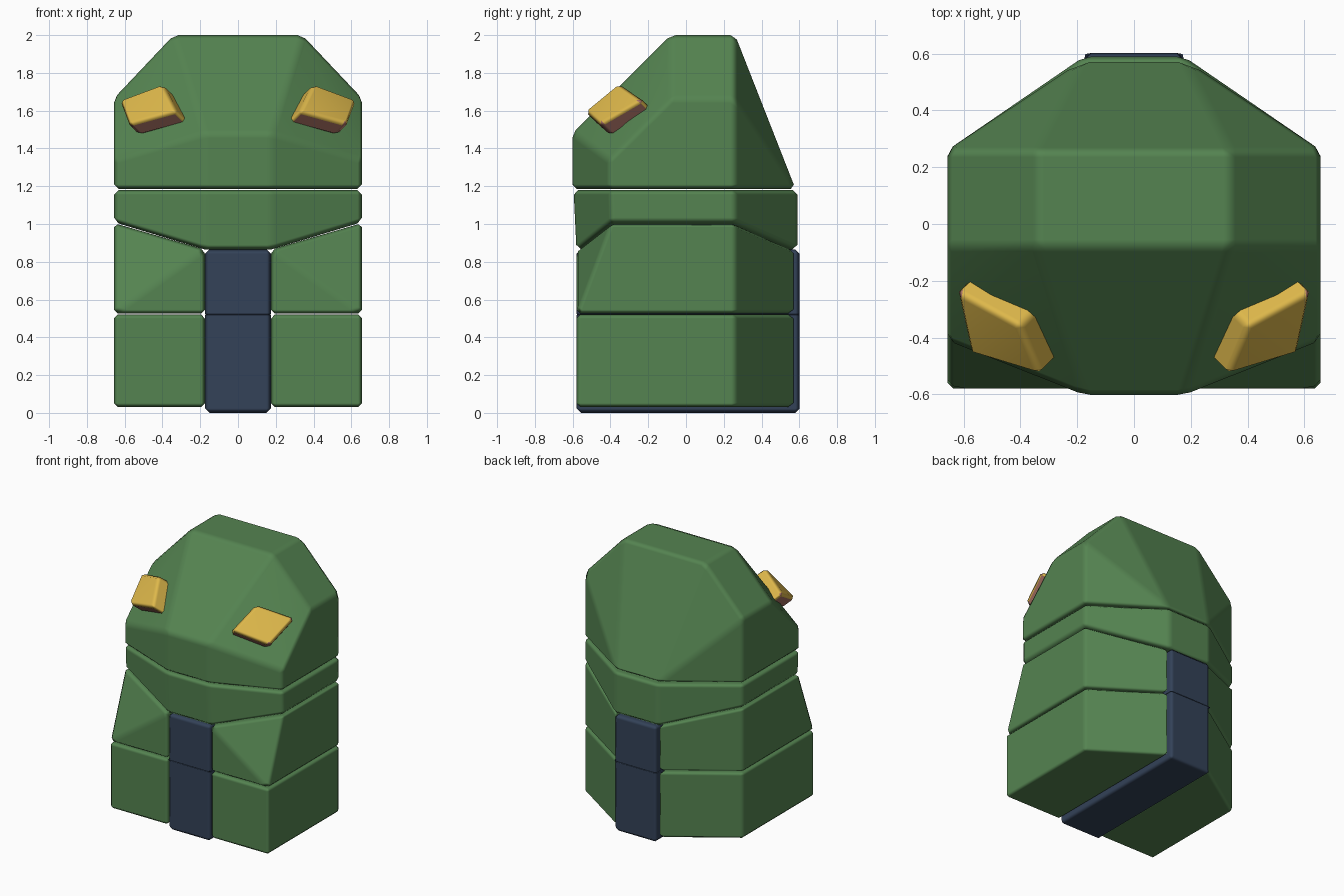
import bpy, bmesh
from mathutils import Vector

if "Cube" in bpy.data.objects:
    bpy.data.objects.remove(bpy.data.objects["Cube"])


def material(name, rgb):
    m = bpy.data.materials.new(name)
    m.diffuse_color = (*rgb, 1)
    m.use_nodes = True
    m.node_tree.nodes["Principled BSDF"].inputs["Base Color"].default_value = m.diffuse_color
    return m


GREEN = material("leaf green", (0.09, 0.23, 0.082))
NAVY = material("navy", (0.033, 0.054, 0.098))
YELLOW = material("amber yellow", (0.73, 0.48, 0.07))
BROWN = material("dusty brown", (0.40, 0.17, 0.13))


def solid(name, points, mats, bevel, rule=None):
    """Convex bevelled block spanned by a handful of corner points."""
    bm = bmesh.new()
    for p in points:
        bm.verts.new(p)
    bmesh.ops.convex_hull(bm, input=bm.verts[:])
    bmesh.ops.dissolve_limit(bm, angle_limit=0.09, verts=bm.verts[:], edges=bm.edges[:])
    bmesh.ops.recalc_face_normals(bm, faces=bm.faces[:])
    bm.normal_update()
    for f in bm.faces:
        f.smooth = True
        if rule:
            f.material_index = rule(f.normal)
    me = bpy.data.meshes.new(name)
    bm.to_mesh(me)
    bm.free()
    for m in mats:
        me.materials.append(m)
    ob = bpy.data.objects.new(name, me)
    bpy.context.collection.objects.link(ob)
    mod = ob.modifiers.new("Bevel", 'BEVEL')
    mod.width = bevel
    mod.segments = 1
    mod.limit_method = 'ANGLE'
    mod.angle_limit = 0.3
    mod.harden_normals = True
    return ob


def both(points):
    return [(s * x, y, z) for x, y, z in points for s in (1, -1)]


W, IN, F, B, SB = 0.657, 0.175, -0.58, 0.58, 0.26   # width, strip edge, front, back, side back

# upper head
solid("head", both([(0.34, -0.08, 2), (0.34, SB, 2),
                    (W, -0.08, 1.665), (W, SB, 1.665), (W, -0.41, 1.34),
                    (IN, -0.602, 1.48), (IN, -0.602, 1.185), (W, -0.41, 1.185),
                    (W, SB, 1.185), (IN, B, 1.185)]), [GREEN], 0.025)

# jaw band
solid("jaw_band", both([(IN, -0.595, 1.18), (W, -0.405, 1.18), (W, SB, 1.18), (IN, B + 0.01, 1.18),
                        (IN, F, 0.865), (W, -0.40, 1.01), (W, SB, 1.01), (IN, B + 0.01, 0.865)]),
      [GREEN], 0.025)

# paired lower body blocks
foot = [(IN, F), (W, F), (W, SB), (IN, B)]
for s, side in ((1, "right"), (-1, "left")):
    def flip(pts):
        return [(s * x, y, z) for x, y, z in pts]
    solid("lower_block_" + side, flip([(x, y, z) for x, y in foot for z in (0.03, 0.522)]),
          [GREEN], 0.022)
    top = [(IN, F, 0.865), (W, -0.40, 1.005), (W, SB, 1.005), (IN, B, 0.865)]
    solid("middle_block_" + side, flip([(x, y, 0.525) for x, y in foot] + top), [GREEN], 0.022)

    # eyes: tilted plates lying on the head's front corner facets, brown below
    back = [Vector(p) for p in ((0.34, -0.295, 1.675), (0.56, -0.175, 1.593),
                                (0.513, -0.39, 1.468), (0.268, -0.465, 1.535))]
    mid = sum(back, Vector()) / 4
    back = [mid + (p - mid) * 1.05 for p in back]
    out = Vector((1, -1, 1)) * 0.066
    solid("eye_" + side, flip(back + [p + out for p in back]), [YELLOW, BROWN], 0.022,
          lambda n: int(n.z < -0.1))

# centre strip, two stacked pieces
for name, z0, z1 in (("centre_strip_lower", 0.0, 0.521), ("centre_strip_upper", 0.521, 0.865)):
    ob = solid(name, both([(IN, y, z) for y in (F, 0.602) for z in (z0, z1)]), [NAVY], 0.024)
    # keep the joint between the two pieces sharp
    me = ob.data
    weight = me.attributes.new("bevel_weight_edge", 'FLOAT', 'EDGE')
    for e in me.edges:
        zs = [me.vertices[i].co.z for i in e.vertices]
        weight.data[e.index].value = 0.15 if all(abs(z - 0.521) < 1e-4 for z in zs) else 1.0
    ob.modifiers["Bevel"].limit_method = 'WEIGHT'
